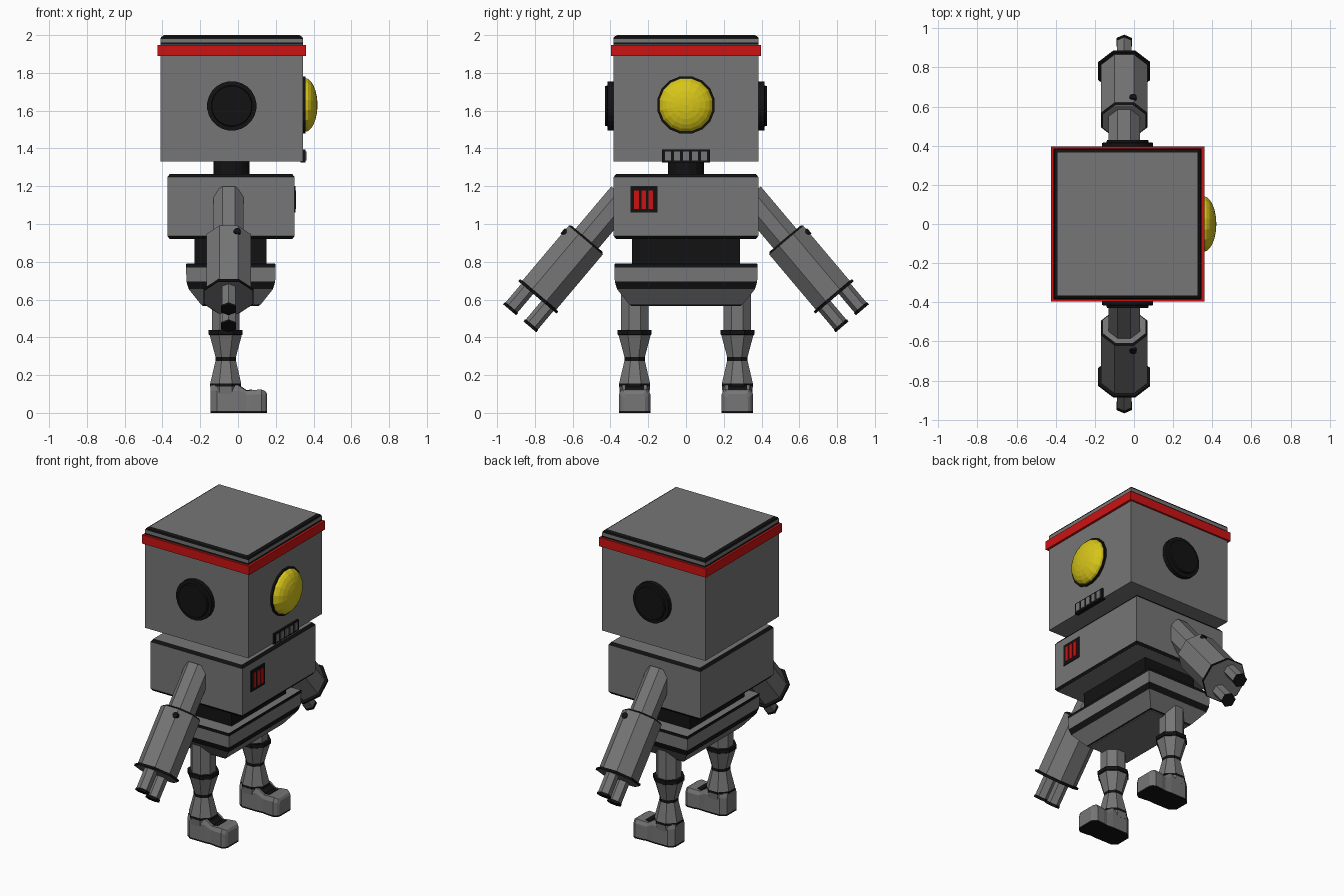
import bpy, bmesh
from math import pi, cos, sin
from mathutils import Matrix, Vector

if "Cube" in bpy.data.objects:
    bpy.data.objects.remove(bpy.data.objects["Cube"])


def material(name, rgb):
    m = bpy.data.materials.new(name)
    m.diffuse_color = (*rgb, 1)
    m.use_nodes = True
    m.node_tree.nodes["Principled BSDF"].inputs["Base Color"].default_value = m.diffuse_color
    return m


MATS = [material("steel", (0.18, 0.18, 0.18)), material("black", (0.006, 0.006, 0.006)),
        material("red", (0.6, 0.006, 0.006)), material("yellow", (0.68, 0.56, 0.01))]
STEEL, BLACK, RED, YELLOW = range(4)


def skin(name, loops, bands, M=Matrix(), smooth=False):
    """Bridge equal-sized point loops and cap the ends; bands[i] colours the strip after loop i."""
    bm = bmesh.new()
    rows = [[bm.verts.new(M @ Vector(p)) for p in loop] for loop in loops]
    n = len(rows[0])
    for i in range(len(rows) - 1):
        for k in range(n):
            j = (k + 1) % n
            bm.faces.new((rows[i][k], rows[i][j], rows[i + 1][j], rows[i + 1][k])).material_index = bands[i]
    bm.faces.new(rows[0]).material_index = bands[0]
    bm.faces.new(rows[-1]).material_index = bands[-1]
    bmesh.ops.recalc_face_normals(bm, faces=bm.faces)
    me = bpy.data.meshes.new(name)
    bm.to_mesh(me)
    bm.free()
    for m in MATS:
        me.materials.append(m)
    ob = bpy.data.objects.new(name, me)
    bpy.context.collection.objects.link(ob)
    return ob


def stack(name, hx, hy, rings, M):
    """Rectangular stack; rings are (z, inset, colour above)."""
    loops = [[(a * (hx - i), b * (hy - i), z) for a, b in ((-1, -1), (1, -1), (1, 1), (-1, 1))]
             for z, i, c in rings]
    return skin(name, loops, [r[2] for r in rings], M)


def turned(name, n, rings, M):
    """Round stack with n sides; rings are (z, radius across flats, colour above)."""
    loops = [[(r / cos(pi / n) * cos((k + .5) * 2 * pi / n), r / cos(pi / n) * sin((k + .5) * 2 * pi / n), z)
              for k in range(n)] for z, r, c in rings]
    return skin(name, loops, [r[2] for r in rings], M)


def box(name, x, y, z, c):
    M = Matrix.Translation(((x[0] + x[1]) / 2, (y[0] + y[1]) / 2, 0))
    return stack(name, (x[1] - x[0]) / 2, (y[1] - y[0]) / 2, [(z[0], 0, c), (z[1], 0, c)], M)


T = Matrix.Translation

# Head with red band and dark lid trim
stack("head", .378, .385, [(1.33, 0, STEEL), (1.95, 0, BLACK), (1.96, 0, STEEL), (1.98, 0, BLACK),
                           (1.99, .004, BLACK), (2.0, .02, STEEL)], T((-.033, 0, 0)))
box("head_band", (-.425, .36), (-.397, .397), (1.89, 1.948), RED)

# Eye dome and rim
to_x = T((.345, 0, 1.63)) @ Matrix.Rotation(pi / 2, 4, 'Y')
turned("eye_rim", 16, [(-.01, .152, BLACK), (.012, .152, BLACK)], to_x)
turned("eye", 16, [(.005, .143, YELLOW)] +
       [(.008 + .068 * sin(a), .143 * cos(a), YELLOW) for a in (i * pi / 12.2 for i in range(1, 7))], to_x)

# Mouth grille
box("mouth_frame", (.33, .357), (-.128, .128), (1.325, 1.395), BLACK)
for i in range(5):
    y = -.096 + i * .048
    box("mouth_slot", (.34, .362), (y - .016, y + .016), (1.335, 1.385), STEEL)

# Neck, torso, waist, pelvis
turned("neck", 16, [(1.25, .095, BLACK), (1.34, .095, BLACK)], T((-.035, 0, 0)))
stack("torso", .337, .383, [(.92, .014, STEEL), (.921, .012, BLACK), (.937, 0, STEEL), (1.248, 0, BLACK),
                            (1.264, .012, BLACK), (1.265, .014, STEEL)], T((-.037, 0, 0)))
box("waist", (-.23, .152), (-.285, .285), (.76, .93), BLACK)
stack("pelvis", .237, .379, [(.565, .09, STEEL), (.568, .087, BLACK), (.575, .078, STEEL), (.655, .014, BLACK),
                             (.695, .002, STEEL), (.77, 0, BLACK), (.788, 0, BLACK), (.79, .003, STEEL)],
      T((-.038, 0, 0)))

# Chest panel with red bars
box("chest_panel", (.29, .305), (-.295, -.152), (1.06, 1.2), BLACK)
for y in (-.262, -.224, -.186):
    box("chest_bar", (.295, .308), (y - .012, y + .012), (1.08, 1.178), RED)

# Foot outline: x, half width, top height
FOOT = [(-.145, .05, .145), (-.11, .077, .148), (0, .078, .148), (.045, .074, .118),
        (.075, .08, .121), (.125, .083, .124), (.145, .07, .115), (.154, .055, .1)]

for s, side in ((-1, "right"), (1, "left")):
    # Ear discs
    turned(side + "_ear", 24, [(-.01, .13, BLACK), (.03, .13, BLACK), (.032, .108, BLACK), (.045, .105, BLACK)],
           T((-.033, s * .385, 1.625)) @ Matrix.Rotation(-s * pi / 2, 4, 'X'))

    # Leg: thigh, then hourglass shin with dark rings
    L = T((-.065, s * .272, 0))
    turned(side + "_thigh", 8, [(.42, .073, STEEL), (.65, .073, STEEL)], L)
    turned(side + "_shin", 8, [(.1, .078, STEEL), (.14, .082, BLACK), (.156, .082, STEEL), (.276, .054, BLACK),
                               (.296, .054, STEEL), (.412, .085, BLACK), (.415, .09, BLACK), (.44, .09, BLACK)], L)

    # Foot with dark instep and sole
    F = T((0, s * .272, 0))
    skin(side + "_foot", [[(x, -w, .01), (x, w, .01), (x, w, h * .8), (x, w * .85, h), (x, -w * .85, h),
                           (x, -w, h * .8)] for x, w, h in FOOT], [STEEL] * 8, F)
    skin(side + "_sole", [[(x, -w, 0), (x, w, 0), (x, w, .01), (x, -w, .01)] for x, w, h in FOOT], [BLACK] * 8, F)
    skin(side + "_instep", [[(x, -w, h - .02), (x, w, h - .02), (x, w, h), (x, -w, h)]
                            for x, w, h in ((0, .05, .151), (.045, .05, .121), (.075, .045, .124))], [BLACK] * 3, F)

    # Arm frame: local z runs from elbow to wrist, local y points up and out
    A = Matrix(((1, 0, 0, -.05), (0, .764 * s, .645 * s, .528 * s), (0, .645, -.764, .918), (0, 0, 0, 1)))
    turned(side + "_upper_arm", 8, [(-.3, .08, STEEL), (.02, .08, STEEL)], A)
    turned(side + "_forearm", 8, [(-.006, .105, STEEL), (-.005, .108, BLACK), (.004, .118, STEEL),
                                  (.385, .118, BLACK), (.387, .133, BLACK), (.4, .133, BLACK), (.401, .128, STEEL)], A)
    turned(side + "_elbow_bolt", 12, [(0, .018, BLACK), (.03, .018, BLACK)],
           A @ T((.045, .095, .045)) @ Matrix.Rotation(-pi / 2, 4, 'X'))
    for f in (-1, 1):
        turned(side + "_finger", 6, [(.38, .036, STEEL), (.53, .036, BLACK), (.532, .039, BLACK), (.546, .039, BLACK)],
               A @ T((0, f * .07, 0)))
